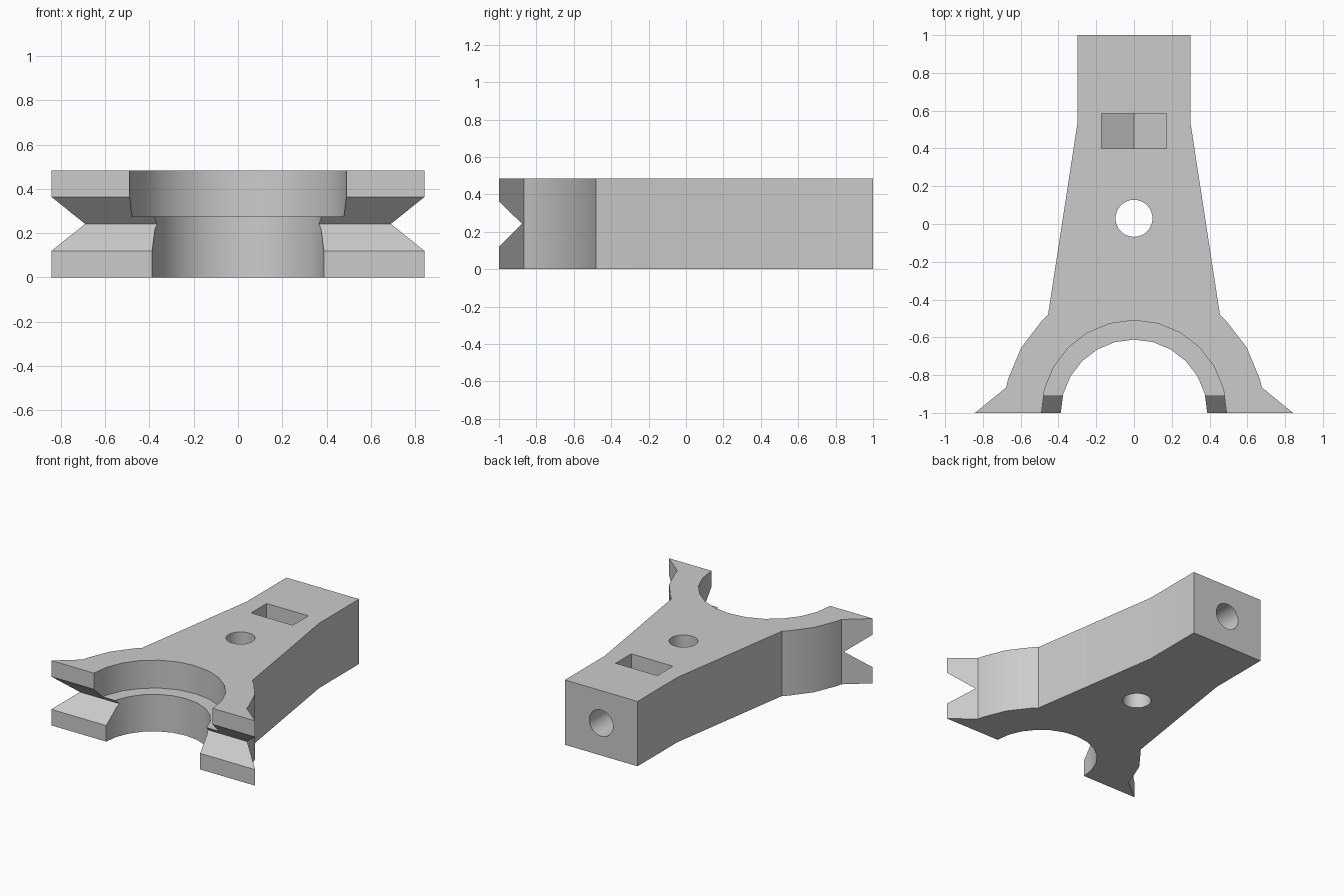
import bpy
import bmesh
from math import sin, cos, pi
from mathutils import Vector

cube = bpy.data.objects.get("Cube")
if cube:
    bpy.data.objects.remove(cube, do_unlink=True)

HEIGHT = 0.484
MID = HEIGHT / 2

grey = bpy.data.materials.new("plain_grey")
grey.use_nodes = True
grey.diffuse_color = (0.6, 0.6, 0.6, 1)
grey.node_tree.nodes["Principled BSDF"].inputs["Base Color"].default_value = (0.6, 0.6, 0.6, 1)


def prism(name, points, sweep):
    """Solid made by sweeping a closed 3D polygon along a vector."""
    bm = bmesh.new()
    base = bm.faces.new([bm.verts.new(p) for p in points])
    moved = bmesh.ops.extrude_face_region(bm, geom=[base])["geom"]
    verts = [v for v in moved if isinstance(v, bmesh.types.BMVert)]
    bmesh.ops.translate(bm, verts=verts, vec=Vector(sweep))
    bmesh.ops.recalc_face_normals(bm, faces=bm.faces)
    mesh = bpy.data.meshes.new(name)
    bm.to_mesh(mesh)
    bm.free()
    obj = bpy.data.objects.new(name, mesh)
    obj.data.materials.append(grey)
    bpy.context.collection.objects.link(obj)
    return obj


def ring(radius, sides):
    return [(radius * sin(2 * pi * i / sides), radius * cos(2 * pi * i / sides))
            for i in range(sides)]


def upright_hole(name, radius, y, bottom, sides):
    points = [(a, y + b, bottom) for a, b in ring(radius, sides)]
    return prism(name, points, (0, 0, 1))


# Tapered body with a rounded collar and flared front tips
collar = [(0.69 * sin(a), -1 + 0.69 * cos(a)) for a in (pi / 4, pi / 3, pi * 5 / 12)]
half = [(0.3, 1), (0.3, 0.53), (0.455, -0.48), *collar, (0.677, -0.866), (0.842, -1)]
outline = half + [(-x, y) for x, y in reversed(half)]
body = prism("bracket_body", [(x, y, 0) for x, y in outline], (0, 0, HEIGHT))

cutters = [
    # Stepped half-round bore at the front
    upright_hole("lower_bore", 0.388, -1, -0.2, 24),
    upright_hole("upper_bore", 0.49, -1, 0.276, 24),
    # Vee groove across the front, mouth extended past the face
    prism("front_groove", [(-1, -0.877, MID), (-1, -1.123, MID + 0.244),
                           (-1, -1.123, MID - 0.244)], (2, 0, 0)),
    # Vertical through hole
    upright_hole("pivot_hole", 0.098, 0.03, -0.2, 32),
    # Nut pocket: hexagon bottom with a point downward, open at the top
    prism("nut_pocket", [(-0.172, 0.4, 0.8), (-0.172, 0.4, MID - 0.099),
                         (0, 0.4, MID - 0.198), (0.172, 0.4, MID - 0.099),
                         (0.172, 0.4, 0.8)], (0, 0.184, 0)),
    # Screw hole from the back into the pocket
    prism("screw_hole", [(a, 0.3, MID + b) for a, b in ring(0.098, 32)], (0, 1, 0)),
]

bpy.ops.object.select_all(action="DESELECT")
bpy.context.view_layer.objects.active = body
body.select_set(True)
for cutter in cutters:
    cutter.hide_render = True
    mod = body.modifiers.new(cutter.name, "BOOLEAN")
    mod.operation = "DIFFERENCE"
    mod.solver = "EXACT"
    mod.object = cutter
    bpy.ops.object.modifier_apply(modifier=mod.name)
    bpy.data.objects.remove(cutter, do_unlink=True)

bpy.ops.object.shade_smooth_by_angle(angle=pi / 6)
